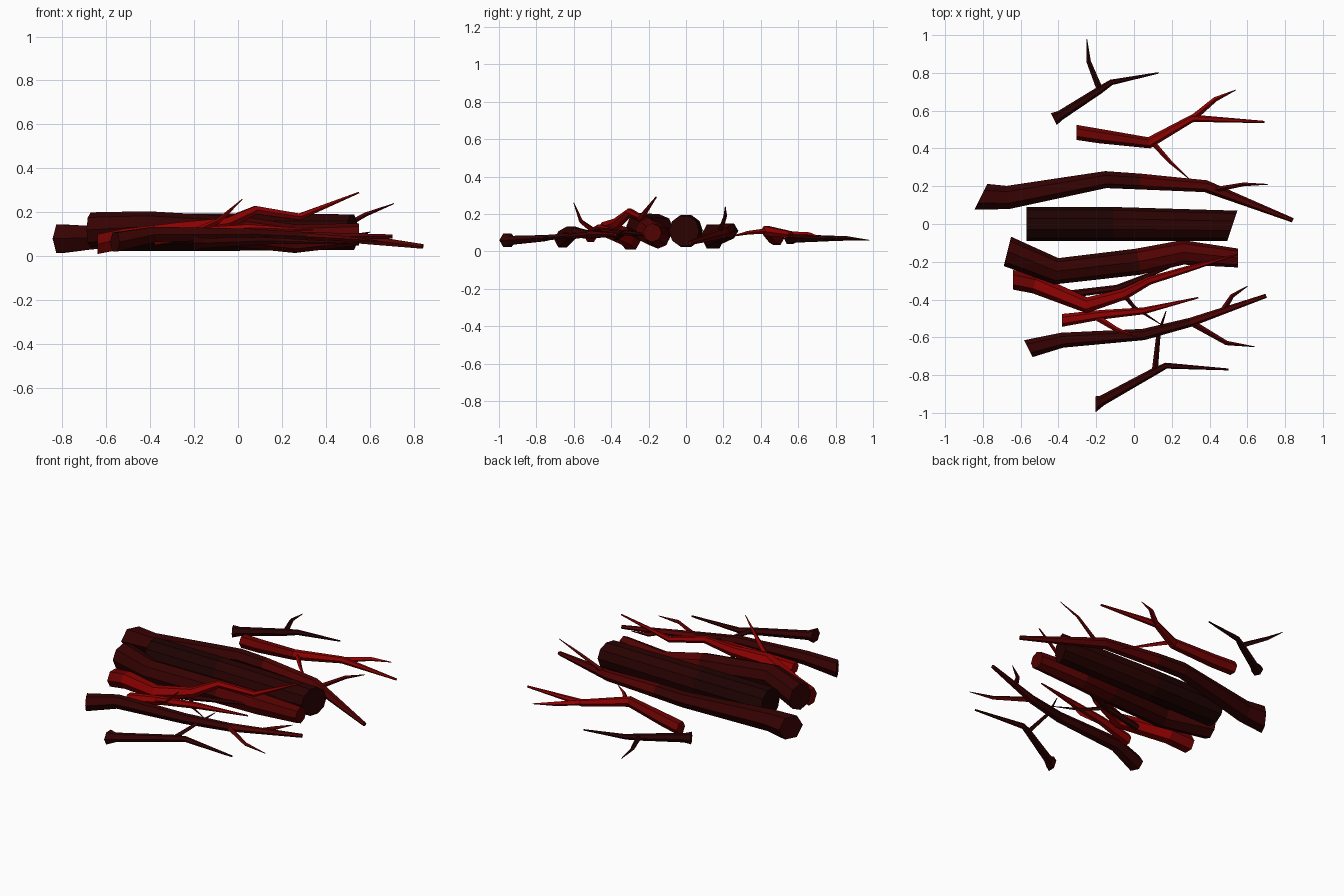
import bpy
import bmesh
import math
from mathutils import Vector

cube = bpy.data.objects.get("Cube")
if cube:
    bpy.data.objects.remove(cube, do_unlink=True)

UNIT = 0.01  # paths below are written in hundredths


def make_material(name, redness):
    colour = (redness, 0.0005, 0.0005, 1)
    material = bpy.data.materials.new(name)
    material.use_nodes = True
    material.diffuse_color = colour
    shader = material.node_tree.nodes["Principled BSDF"]
    shader.inputs["Base Color"].default_value = colour
    shader.inputs["Roughness"].default_value = 1
    shader.inputs["Specular IOR Level"].default_value = 0
    return material


charred = make_material("charred bark", 0.013)
umber = make_material("dark brown bark", 0.023)
dark = make_material("dark red bark", 0.036)
maroon = make_material("maroon bark", 0.085)
crimson = make_material("crimson bark", 0.15)
red = make_material("bright red bark", 0.27)


def branch(name, path, colours, sides=6, start=None, end=None):
    """Faceted tapering tube through (x, y, z, radius) points.

    colours holds one material per segment, the last one repeating;
    start and end are optional end-cut directions in plan.
    """
    centres = [Vector(point[:3]) * UNIT for point in path]
    last = len(path) - 1
    mesh = bpy.data.meshes.new(name)
    palette = list(dict.fromkeys(colours))
    for material in palette:
        mesh.materials.append(material)
    bm = bmesh.new()
    rings = []
    for i, centre in enumerate(centres):
        # Mitre each ring between its neighbouring segments
        before = (centre - centres[max(i - 1, 0)]).normalized()
        after = (centres[min(i + 1, last)] - centre).normalized()
        tangent = (before + after).normalized()
        if i == 0 and start:
            tangent = Vector((*start, 0)).normalized()
        if i == last and end:
            tangent = Vector((*end, 0)).normalized()
        across = tangent.cross(Vector((0, 0, 1))).normalized()
        upward = across.cross(tangent)
        radius = path[i][3] * UNIT
        ring = []
        for k in range(sides):
            angle = math.tau * k / sides
            offset = across * math.cos(angle) + upward * math.sin(angle)
            ring.append(bm.verts.new(centre + offset * radius))
        rings.append(ring)

    def slot(segment):
        return palette.index(colours[min(segment, len(colours) - 1)])

    for i in range(last):
        low, high = rings[i], rings[i + 1]
        for k in range(sides):
            n = (k + 1) % sides
            face = bm.faces.new((low[k], low[n], high[n], high[k]))
            face.material_index = slot(i)
    bm.faces.new(rings[0][::-1]).material_index = slot(0)
    bm.faces.new(rings[-1]).material_index = slot(last)
    bmesh.ops.recalc_face_normals(bm, faces=bm.faces[:])
    bm.to_mesh(mesh)
    bm.free()
    obj = bpy.data.objects.new(name, mesh)
    bpy.context.collection.objects.link(obj)
    return obj


def twig(name, parent, material, root, middle, tip, thickness=1.4):
    """Thin pointed side shoot, parented to the branch it grows from."""
    path = [(*root, thickness), (*middle, thickness * 0.7), (*tip, 0.2)]
    shoot = branch(name, path, [material], sides=4)
    shoot.parent = parent


# Three heavy logs in the middle of the pile
branch("centre_log",
       [(-57, 0, 11, 9), (-11, 0, 11, 9), (52, -1, 11, 8.5)],
       [charred, umber], sides=10, end=(3, -1))

branch("front_log",
       [(-67, -14.5, 12, 8), (-41, -25, 13.5, 7), (2, -20, 11, 7),
        (26, -15, 8, 6.5), (55, -18, 10, 5)],
       [dark, dark, maroon], sides=8, start=(4, -1), end=(1, 0))

back_log = branch("back_log",
                  [(-81, 14.5, 8, 7.5), (-67, 14, 8.5, 6.2),
                   (-15, 23.5, 11, 4.5), (3, 22.5, 11, 4.2),
                   (38, 20, 10, 3.2), (84, 2, 4.5, 1.2)],
                  [dark, dark, dark, maroon], start=(2, -1))
twig("back_log_twig", back_log, maroon,
     (42, 18, 10), (58, 21, 19), (71, 21, 24))

# Forked red branch behind the logs
rear_branch = branch("rear_forked_branch",
                     [(-30.5, 48.5, 7, 4), (-18, 46.5, 8, 3.8),
                      (8, 43, 11, 3), (31, 56, 9, 2), (69, 54, 8, 0.6)],
                     [crimson, crimson, red], start=(1, 0))
twig("rear_fork", rear_branch, red,
     (30, 55, 9), (43, 66, 9), (54, 71, 8), 1.8)
twig("rear_side_twig", rear_branch, red,
     (10, 43, 11), (19, 33, 10), (29, 24, 8))

# Loose forked sticks at the back and front edges
back_stick = branch("back_stick",
                    [(-42.5, 55.5, 7, 3.5), (-39, 57.5, 7, 2.6),
                     (-18, 71, 7, 2), (-12, 75, 7, 1.5), (13, 80, 6.5, 0.4)],
                    [umber], start=(2, 1))
twig("back_stick_fork", back_stick, umber,
     (-18, 71, 7), (-24, 86, 7), (-25, 98, 6), 1.7)

front_stick = branch("front_stick",
                     [(-20.5, -95.5, 6, 4.3), (-17, -93.5, 6, 2.7),
                      (11, -78, 7, 2), (17, -75, 7, 1.6), (50, -77, 6, 0.5)],
                     [dark], start=(1, 0))
twig("front_stick_fork", front_stick, dark,
     (11, -78, 7), (13, -58, 9), (17, -46, 12), 1.6)

# Bent red branch leaning over the front log
branch("leaning_branch",
       [(-64, -29.5, 5.5, 5.2), (-52, -32, 8, 5), (-25, -43, 12, 4.2),
        (-5, -37, 15, 3), (8, -30, 21, 2.2), (28, -24, 18, 1.7),
        (55, -16, 29, 0.4)],
       [crimson, red], start=(1, 0))

# Thin dark stick caught beneath it
under_stick = branch("under_stick",
                     [(-33, -37, 8, 2), (-9, -34, 10, 1.8),
                      (25, -20, 9, 0.6)],
                     [dark])
twig("under_stick_twig", under_stick, dark,
     (-9, -33, 10), (0, -44, 10), (14, -53, 11))

# Short red branch with a raised shoot
short_branch = branch("short_branch",
                      [(-38, -51, 8, 3.4), (-17, -48, 11, 2.5),
                       (5, -46, 13, 1.8), (34, -39, 12, 0.4)],
                      [red], start=(1, 0))
twig("short_branch_shoot", short_branch, red,
     (-22, -48, 10), (-9, -56, 16), (2, -60, 26), 1.8)

# Long dark branch along the front
long_branch = branch("long_branch",
                     [(-56, -66, 6.5, 5), (-38, -61.5, 10, 4),
                      (5, -58.5, 10, 3), (30, -52, 9, 2.4),
                      (70, -38, 9, 1.1)],
                     [dark, dark, dark, maroon], start=(2, 1))
twig("long_branch_upper_twig", long_branch, maroon,
     (47, -46, 9), (52, -38, 9), (60, -33, 11), 1.6)
twig("long_branch_lower_twig", long_branch, maroon,
     (30, -52, 9), (49, -63, 8), (64, -65, 7), 1.7)
